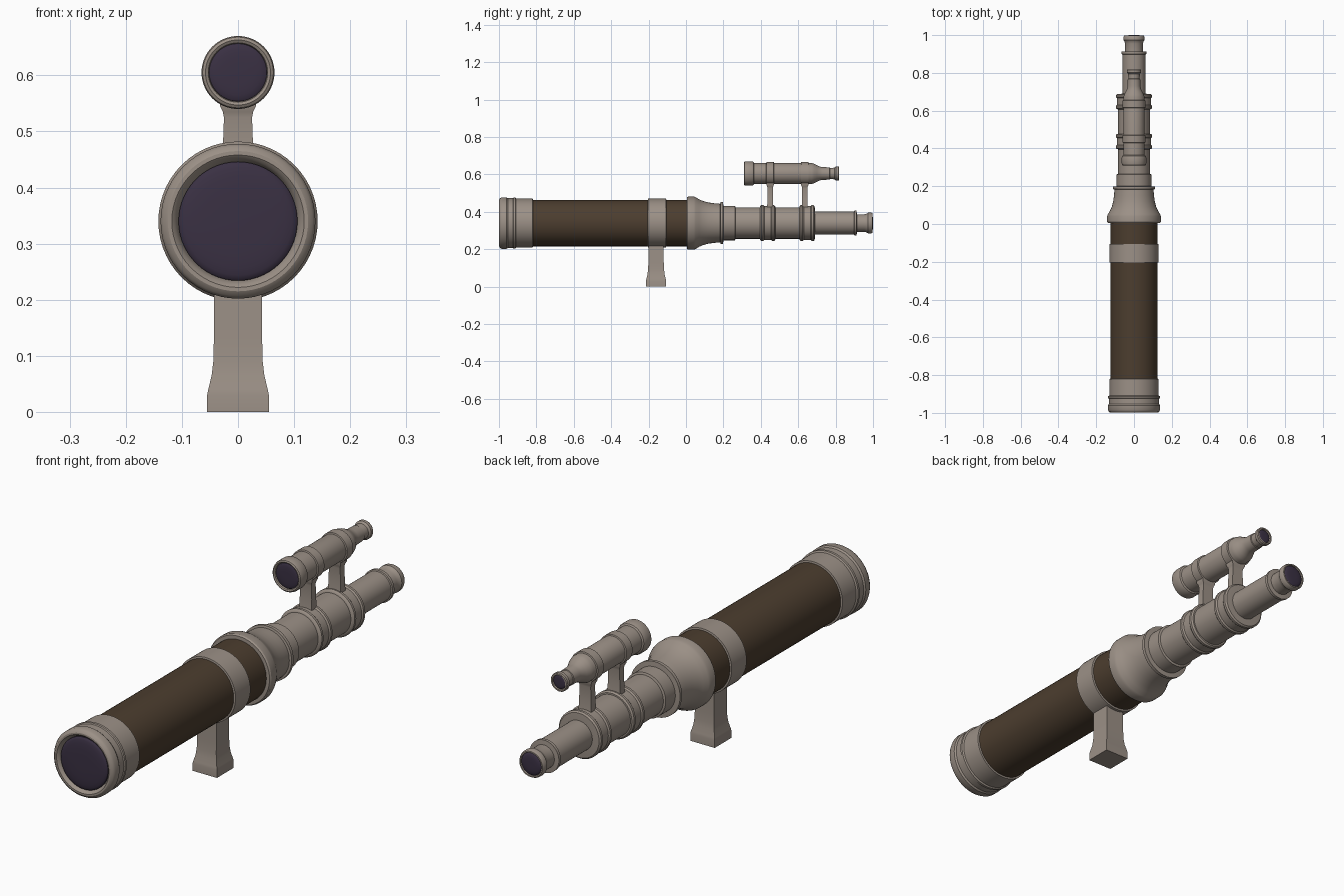
import bpy, bmesh, math

def material(name, rgb):
    m = bpy.data.materials.new(name)
    m.diffuse_color = (*rgb, 1)
    return m

METAL = material("taupe metal", (0.33, 0.28, 0.24))
LEATHER = material("brown leather", (0.072, 0.047, 0.028))
GLASS = material("dark violet glass", (0.042, 0.030, 0.056))

def finish(name, bm, mat, angle=32):
    bmesh.ops.recalc_face_normals(bm, faces=bm.faces)
    me = bpy.data.meshes.new(name)
    bm.to_mesh(me)
    bm.free()
    me.materials.append(mat)
    me.shade_smooth()
    me.set_sharp_from_angle(angle=math.radians(angle))
    ob = bpy.data.objects.new(name, me)
    bpy.context.collection.objects.link(ob)

def skin(bm, rings):
    n = len(rings[0])
    for a, b in zip(rings, rings[1:]):
        for i in range(n):
            bm.faces.new((a[i], a[(i + 1) % n], b[(i + 1) % n], b[i]))
    bm.faces.new(rings[0])
    bm.faces.new(rings[-1])

def lathe(name, zc, profile, mat, n=56):
    """Turn (y, radius) points around a y-parallel axis at height zc."""
    bm = bmesh.new()
    rings = [[bm.verts.new((r * math.cos(2 * math.pi * i / n), y,
                            zc + r * math.sin(2 * math.pi * i / n)))
              for i in range(n)] for y, r in profile]
    skin(bm, rings)
    finish(name, bm, mat)

def post(name, yc, sections):
    """Stack rectangular (z, half_x, half_y) sections into a flared post."""
    bm = bmesh.new()
    rings = [[bm.verts.new((sx * hx, yc + sy * hy, z))
              for sx, sy in ((-1, -1), (1, -1), (1, 1), (-1, 1))]
             for z, hx, hy in sections]
    skin(bm, rings)
    finish(name, bm, METAL)

def lens(name, zc, y, r, bulge):
    """Shallow glass dome; the sign of bulge gives its direction."""
    pts = [(y - bulge * 2, r), (y, r)]
    pts += [(y + bulge * math.sin(a), r * math.cos(a) ** 0.5)
            for a in (0.3, 0.6, 0.9, 1.2, 1.45, 1.56)]
    lathe(name, zc, pts, GLASS)

Z, F = 0.34, 0.605  # main axis and finder axis heights

# main tube and its metal fittings
lathe("main_tube", Z, [(-0.84, 0.124), (0.02, 0.124)], LEATHER)
lathe("front_cap", Z, [(-0.975, 0.104), (-0.985, 0.108), (-0.994, 0.112), (-0.999, 0.118),
                       (-0.999, 0.125), (-0.994, 0.133), (-0.985, 0.138), (-0.96, 0.138),
                       (-0.953, 0.133), (-0.925, 0.133), (-0.922, 0.137), (-0.912, 0.137),
                       (-0.908, 0.131), (-0.82, 0.131), (-0.818, 0.122)], METAL)
lens("front_lens", Z, -0.988, 0.106, -0.01)
lathe("stand_band", Z, [(-0.205, 0.122), (-0.203, 0.131), (-0.107, 0.131), (-0.105, 0.122)], METAL)
lathe("flared_collar", Z, [(0.005, 0.12), (0.006, 0.138), (0.012, 0.142), (0.042, 0.142),
                           (0.052, 0.138), (0.07, 0.127), (0.09, 0.118), (0.12, 0.110),
                           (0.15, 0.106), (0.183, 0.103), (0.185, 0.112), (0.198, 0.112),
                           (0.2, 0.092), (0.262, 0.092), (0.266, 0.083)], METAL)

# rear draw tubes
lathe("rear_tube", Z, [(0.25, 0.084), (0.67, 0.084)], METAL)
for label, y in (("front", 0.437), ("rear", 0.648)):
    lathe(label + "_tube_ring", Z,
          [(y + d, r) for d, r in ((-0.042, 0.083), (-0.04, 0.09), (-0.034, 0.096), (-0.024, 0.096),
                                   (-0.018, 0.091), (0.018, 0.091), (0.024, 0.096), (0.034, 0.096),
                                   (0.04, 0.09), (0.042, 0.06))], METAL)
lathe("eyepiece_tube", Z, [(0.67, 0.061), (0.898, 0.061), (0.9, 0.066), (0.912, 0.066),
                           (0.914, 0.047), (0.955, 0.047), (0.968, 0.051), (0.974, 0.056),
                           (0.99, 0.056), (0.998, 0.052), (0.998, 0.047), (0.988, 0.045)], METAL)
lens("eyepiece_lens", Z, 0.991, 0.046, 0.009)

# finder scope
lathe("finder_body", F, [(0.325, 0.05), (0.313, 0.053), (0.31, 0.058), (0.313, 0.063),
                         (0.32, 0.065), (0.352, 0.065), (0.36, 0.062), (0.364, 0.056),
                         (0.672, 0.056), (0.685, 0.052), (0.7, 0.044), (0.715, 0.037),
                         (0.73, 0.034), (0.768, 0.033), (0.77, 0.030), (0.795, 0.031),
                         (0.802, 0.038), (0.815, 0.038), (0.819, 0.035), (0.819, 0.029),
                         (0.81, 0.027)], METAL)
lens("finder_front_lens", F, 0.319, 0.0515, -0.006)
lens("finder_rear_lens", F, 0.812, 0.028, 0.005)

# finder rings and the posts that carry them
for label, y in (("front", 0.45), ("rear", 0.635)):
    lathe(label + "_finder_ring", F, [(y - 0.022, 0.054), (y - 0.019, 0.061),
                                      (y + 0.019, 0.061), (y + 0.022, 0.054)], METAL)
    post(label + "_finder_post", y, [(0.40, 0.030, 0.02), (0.43, 0.028, 0.016),
                                     (0.47, 0.027, 0.014), (0.525, 0.025, 0.014),
                                     (0.535, 0.027, 0.016), (0.545, 0.032, 0.020),
                                     (0.565, 0.032, 0.020)])

# stand foot
post("stand_foot", -0.16, [(0, 0.055, 0.054), (0.03, 0.055, 0.054), (0.04, 0.053, 0.052),
                           (0.065, 0.047, 0.046), (0.09, 0.044, 0.043),
                           (0.13, 0.043, 0.041), (0.235, 0.043, 0.041)])
